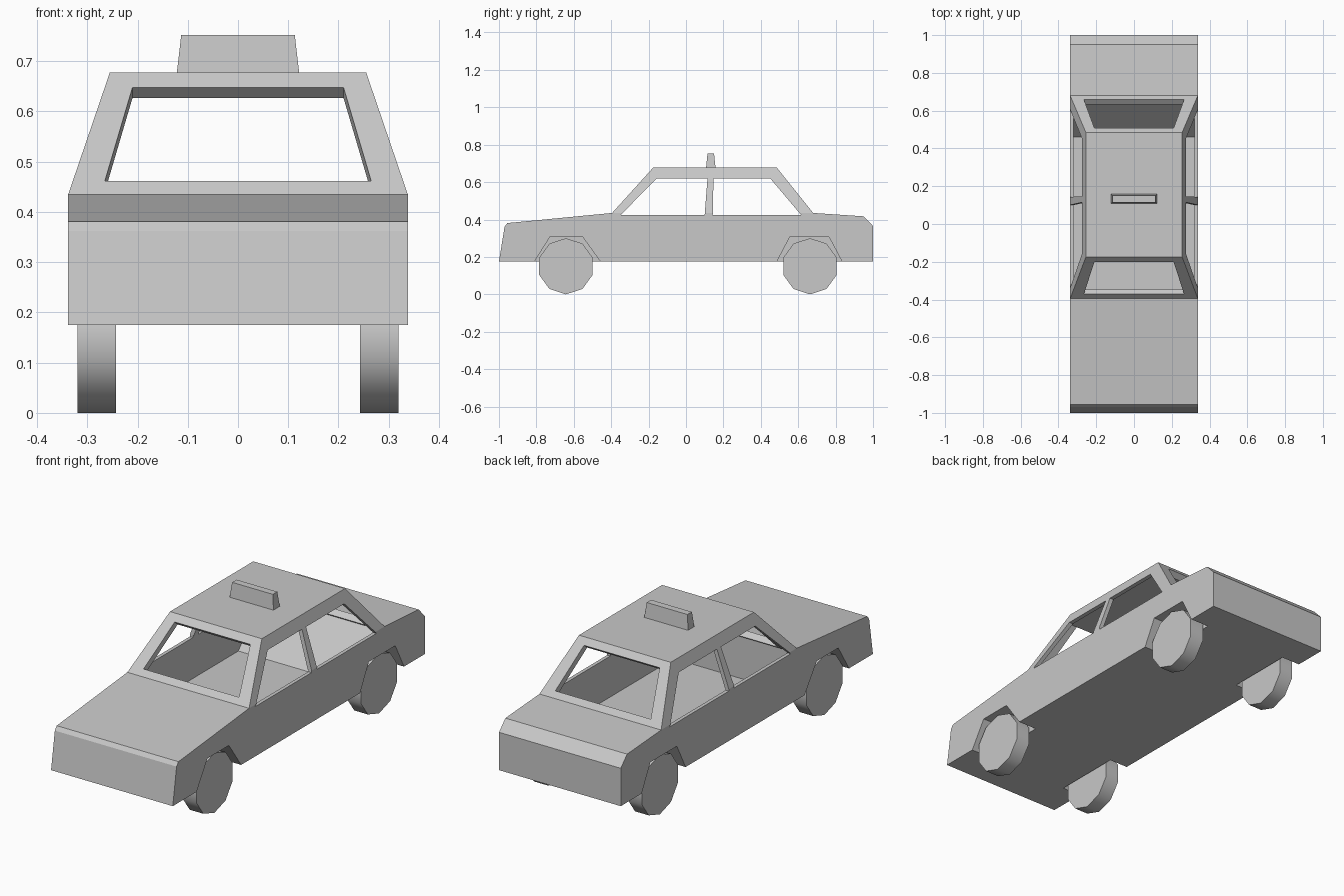
import bpy, bmesh, math
from mathutils import Vector

cube = bpy.data.objects.get("Cube")
if cube:
    bpy.data.objects.remove(cube)

paint = bpy.data.materials.new("plain grey")
paint.use_nodes = True
GREY = (0.58, 0.58, 0.58, 1)
paint.diffuse_color = GREY
paint.node_tree.nodes["Principled BSDF"].inputs["Base Color"].default_value = GREY


def loft(name, ring_a, ring_b):
    """Closed solid between two matching rings of points."""
    bm = bmesh.new()
    a = [bm.verts.new(p) for p in ring_a]
    b = [bm.verts.new(p) for p in ring_b]
    n = len(a)
    bm.faces.new(a)
    bm.faces.new(b)
    for i in range(n):
        j = (i + 1) % n
        bm.faces.new((a[i], a[j], b[j], b[i]))
    bmesh.ops.recalc_face_normals(bm, faces=bm.faces)
    mesh = bpy.data.meshes.new(name)
    bm.to_mesh(mesh)
    bm.free()
    mesh.materials.append(paint)
    obj = bpy.data.objects.new(name, mesh)
    bpy.context.collection.objects.link(obj)
    return obj


def prism(name, profile, x0, x1):
    """Side profile of (y, z) points pulled along x."""
    return loft(name, [(x0, y, z) for y, z in profile], [(x1, y, z) for y, z in profile])


def rect(x, y0, y1, z):
    return [(-x, y0, z), (x, y0, z), (x, y1, z), (-x, y1, z)]


def cut(obj, cutters):
    """Subtract the cutters and bake the result."""
    for c in cutters:
        c.hide_render = True
        mod = obj.modifiers.new("cut", 'BOOLEAN')
        mod.operation = 'DIFFERENCE'
        mod.solver = 'EXACT'
        mod.object = c
    bpy.context.view_layer.update()
    graph = bpy.context.evaluated_depsgraph_get()
    mesh = bpy.data.meshes.new_from_object(obj.evaluated_get(graph))
    obj.modifiers.clear()
    obj.data = mesh


W = 0.338                      # half width of the body
SILL, ROOF = 0.435, 0.678      # heights of the cabin base and roof
FRONT = ((-0.395, SILL), (-0.175, ROOF))
REAR = ((0.68, SILL), (0.485, ROOF))

# Lower body and cabin shells
body = prism("body", [(-1, 0.175), (-0.97, 0.362), (-0.955, 0.381), FRONT[0], REAR[0],
                      (0.95, 0.417), (1, 0.365), (1, 0.175)], -W, W)
cabin = loft("cabin", rect(W, FRONT[0][0], REAR[0][0], SILL),
             rect(0.255, FRONT[1][0], REAR[1][0], ROOF))

# Side window openings, either side of the middle pillar
windows = [
    prism("front_window_cutter", [(-0.348, 0.425), (-0.157, 0.62), (0.115, 0.62), (0.1, 0.425)], -1, 1),
    prism("rear_window_cutter", [(0.143, 0.425), (0.147, 0.62), (0.45, 0.62), (0.615, 0.425)], -1, 1),
]


def screen_cutter(name, line, side):
    """Opening through a sloped screen, cut square to its plane."""
    (y0, z0), (y1, z1) = line
    inward = Vector((0, side * (z1 - z0), -abs(y1 - y0))).normalized()
    corners = []
    for x, z in ((-0.265, 0.462), (0.265, 0.462), (0.21, 0.648), (-0.21, 0.648)):
        corners.append(Vector((x, y0 + (y1 - y0) * (z - z0) / (z1 - z0), z)))
    return loft(name, [p - 0.03 * inward for p in corners], [p + 0.06 * inward for p in corners])


screens = [screen_cutter("windscreen_cutter", FRONT, 1),
           screen_cutter("back_screen_cutter", REAR, -1)]

# Hollow interior: cabin space above, footwell with sloping back below
cabin_space = loft("cabin_space_cutter", rect(0.32, -0.36, 0.645, 0.425),
                   rect(0.25, -0.179, 0.484, 0.627))
footwell = prism("footwell_cutter", [(-0.36, 0.22), (0.46, 0.22), (0.645, 0.43),
                                     (0.645, 0.46), (-0.36, 0.46)], -0.32, 0.32)

# Wheel arches and wheels
arches = []
ARCHES = {"front": [(-0.82, 0.16), (-0.725, 0.31), (-0.555, 0.31), (-0.447, 0.16)],
          "rear": [(0.478, 0.16), (0.555, 0.306), (0.765, 0.306), (0.842, 0.16)]}
AXLES = {"front": -0.642, "rear": 0.663}
for side, label in ((1, "left"), (-1, "right")):
    for end in ("front", "rear"):
        arches.append(prism(f"{end}_{label}_arch_cutter", ARCHES[end], side * 0.235, side * 0.4))
        rim = [(AXLES[end] + 0.15 * math.sin(k * math.tau / 10),
                0.15 + 0.15 * math.cos(k * math.tau / 10)) for k in range(10)]
        wheel = prism(f"{end}_{label}_wheel", rim, side * 0.243, side * 0.319)
        bpy.ops.object.select_all(action='DESELECT')
        wheel.select_set(True)
        bpy.context.view_layer.objects.active = wheel
        bpy.ops.object.shade_smooth_by_angle(angle=math.radians(40))

cut(body, [footwell] + windows + arches)
cut(cabin, [cabin_space] + windows + screens)
for cutter in [footwell, cabin_space] + windows + screens + arches:
    bpy.data.objects.remove(cutter)

# Roof sign block
loft("roof_sign", rect(0.122, 0.107, 0.158, ROOF - 0.003), rect(0.113, 0.115, 0.15, 0.752))
